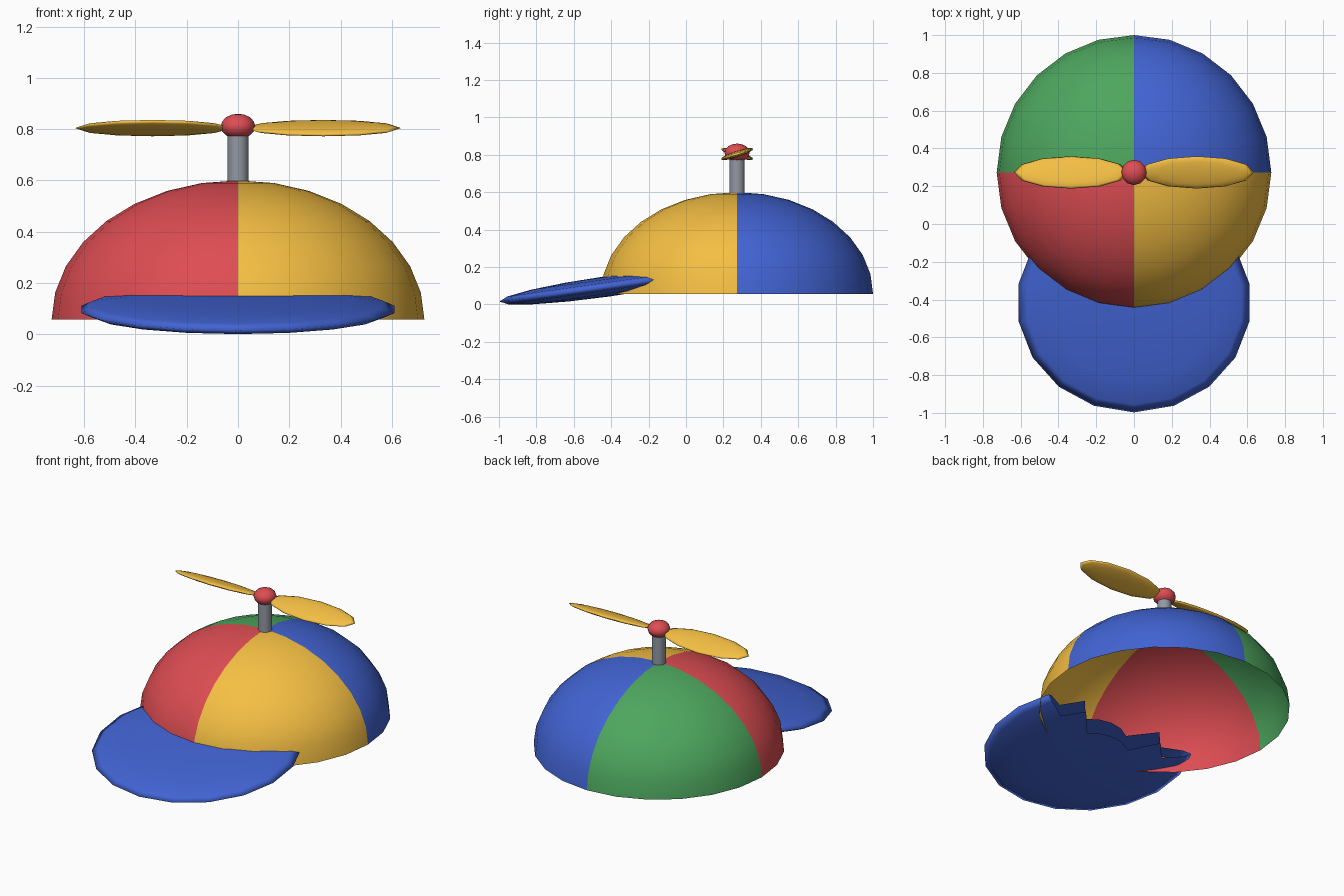
import bpy, bmesh, math
from mathutils import Matrix

if "Cube" in bpy.data.objects:
    bpy.data.objects.remove(bpy.data.objects["Cube"])


def material(name, rgb):
    """Material from screen colours (0-255), converted to linear."""
    m = bpy.data.materials.new(name)
    m.diffuse_color = (*(((c / 255 + 0.055) / 1.055) ** 2.4 for c in rgb), 1)
    m.use_nodes = True
    m.node_tree.nodes["Principled BSDF"].inputs["Base Color"].default_value = m.diffuse_color
    return m


RED = material("red", (222, 77, 83))
YELLOW = material("yellow", (245, 191, 67))
BLUE = material("blue", (66, 100, 212))
GREEN = material("green", (77, 166, 94))
GREY = material("grey", (146, 152, 163))


def finish(name, bm, mats, angle=180):
    me = bpy.data.meshes.new(name)
    bm.to_mesh(me)
    bm.free()
    for m in mats:
        me.materials.append(m)
    ob = bpy.data.objects.new(name, me)
    bpy.context.collection.objects.link(ob)
    bpy.ops.object.select_all(action='DESELECT')
    ob.select_set(True)
    bpy.context.view_layer.objects.active = ob
    bpy.ops.object.shade_smooth_by_angle(angle=math.radians(angle))
    return ob


def ellipsoid(segments, rings, radii, center, tilt=0.0):
    """Sphere with a vertex on -y, scaled, tilted about x, then placed."""
    bm = bmesh.new()
    half = [(math.sin(math.pi * i / rings), math.cos(math.pi * i / rings))
            for i in range(rings + 1)]
    verts = [bm.verts.new((0, -r, z)) for r, z in half]
    edges = [bm.edges.new(pair) for pair in zip(verts, verts[1:])]
    bmesh.ops.spin(bm, geom=verts + edges, cent=(0, 0, 0), axis=(0, 0, 1),
                   angle=math.tau, steps=segments, use_duplicate=False)
    bmesh.ops.remove_doubles(bm, verts=bm.verts[:], dist=1e-4)
    bmesh.ops.recalc_face_normals(bm, faces=bm.faces[:])
    bm.transform(Matrix.Translation(center) @ Matrix.Rotation(tilt, 4, 'X')
                 @ Matrix.Diagonal((*radii, 1)))
    return bm


def delete_faces(bm, test):
    doomed = [f for f in bm.faces if test(f.calc_center_median())]
    bmesh.ops.delete(bm, geom=doomed, context='FACES')


CY = 0.273   # y of the crown and propeller axis

# Crown: open half shell in four coloured panels
bm = ellipsoid(24, 16, (0.727, 0.727, 0.543), (0, CY, 0.057))
delete_faces(bm, lambda c: c.z < 0.057)
for f in bm.faces:
    c = f.calc_center_median()
    f.material_index = (1 if c.x > 0 else 0) + (2 if c.y > CY else 0)
finish("crown", bm, [RED, YELLOW, GREEN, BLUE])

# Brim: tilted lens, opened where it sits inside the crown
bm = ellipsoid(18, 8, (0.62, 0.587, 0.055), (0, -0.416, 0.097), math.radians(8))
delete_faces(bm, lambda c: c.y > -0.18)
finish("brim", bm, [BLUE])

# Propeller stem
bm = bmesh.new()
bmesh.ops.create_cone(bm, cap_ends=True, segments=16, radius1=0.041, radius2=0.041,
                      depth=0.23, matrix=Matrix.Translation((0, CY, 0.685)))
finish("stem", bm, [GREY], 40)

# Propeller hub
finish("hub", ellipsoid(12, 8, (0.067, 0.067, 0.049), (0, CY, 0.811)), [RED])

# Propeller blades, pitched opposite ways
for name, side in (("right_blade", 1), ("left_blade", -1)):
    bm = ellipsoid(12, 8, (0.302, 0.09, 0.017), (side * 0.333, CY, 0.804),
                   side * math.radians(18))
    finish(name, bm, [YELLOW])
